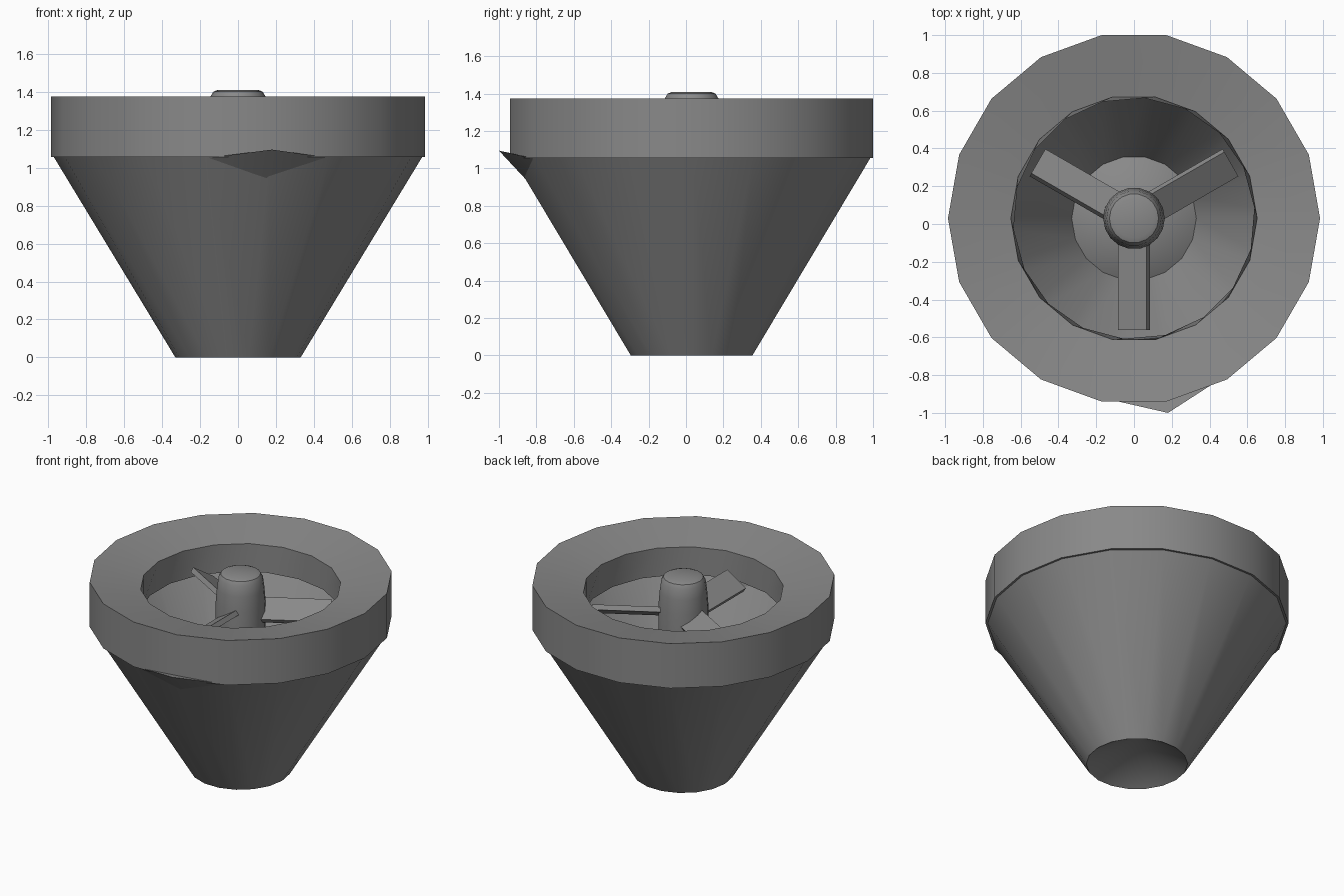
import bpy, bmesh, math
from mathutils import Matrix, Vector

if "Cube" in bpy.data.objects:
    bpy.data.objects.remove(bpy.data.objects["Cube"])

SIDES = 18
CY = 0.03  # centre of the body in y (the front snag reaches y = -1)

grey = bpy.data.materials.new("mid_grey")
grey.diffuse_color = (0.25, 0.25, 0.25, 1)
grey.use_nodes = True
grey.node_tree.nodes["Principled BSDF"].inputs["Base Color"].default_value = grey.diffuse_color


def finish(name, bm):
    bmesh.ops.recalc_face_normals(bm, faces=bm.faces)
    mesh = bpy.data.meshes.new(name)
    bm.to_mesh(mesh)
    bm.free()
    mesh.materials.append(grey)
    ob = bpy.data.objects.new(name, mesh)
    bpy.context.collection.objects.link(ob)
    bpy.ops.object.select_all(action='DESELECT')
    ob.select_set(True)
    bpy.context.view_layer.objects.active = ob
    bpy.ops.object.shade_smooth_by_angle(angle=math.radians(25))
    return ob


def revolve(name, profile, closed=False):
    """Profile rows: (radius, z, twist in degrees). Radius 0 makes a pole."""
    bm = bmesh.new()
    rings = []
    for r, z, twist in profile:
        if r == 0:
            rings.append([bm.verts.new((0, CY, z))] * SIDES)
            continue
        angles = [math.radians(twist) + math.tau * i / SIDES for i in range(SIDES)]
        rings.append([bm.verts.new((r * math.cos(a), CY + r * math.sin(a), z)) for a in angles])
    pairs = list(zip(rings, rings[1:])) + ([(rings[-1], rings[0])] if closed else [])
    for a, b in pairs:
        for i in range(SIDES):
            j = (i + 1) % SIDES
            quad = list(dict.fromkeys((a[i], a[j], b[j], b[i])))
            bm.faces.new(quad)
    return finish(name, bm)


# thick rim with a top that slopes inward
revolve("rim_ring", [(0.985, 1.055, 0), (0.985, 1.375, 0), (0.652, 1.31, 0),
                     (0.652, 1.11, 10)], closed=True)

# open funnel body with a conical recess in its base
revolve("cone_body", [(0.97, 1.055, 0), (0.33, 0, 0), (0, 0.19, 0)])

# rounded hub
revolve("hub", [(0, 1.41, 0), (0.105, 1.41, 0), (0.13, 1.4, 0), (0.145, 1.375, 0),
                (0.155, 1.3, 0), (0.163, 1.2, 0), (0.163, 0.98, 0), (0, 0.98, 0)])

# three pitched blades
for n, deg in enumerate((-90, 30, 150)):
    bm = bmesh.new()
    bmesh.ops.create_cube(bm, size=1)
    bmesh.ops.scale(bm, vec=(0.46, 0.175, 0.035), verts=bm.verts)
    place = (Matrix.Translation((0, CY, 1.145)) @ Matrix.Rotation(math.radians(deg), 4, 'Z')
             @ Matrix.Translation((0.36, 0, 0)) @ Matrix.Rotation(math.radians(32), 4, 'X'))
    bmesh.ops.transform(bm, matrix=place, verts=bm.verts)
    finish(f"blade_{n + 1}", bm)

# small bent snag under the front of the rim
bm = bmesh.new()
tip, left, right, low, back = [bm.verts.new(p) for p in (
    (0.18, -1.0, 1.095), (-0.17, -0.92, 1.05), (0.49, -0.80, 1.05),
    (0.15, -0.86, 0.945), (0.16, -0.88, 1.07))]
for f in ((tip, left, low), (tip, low, right), (tip, back, left), (tip, right, back),
          (left, back, low), (right, low, back)):
    bm.faces.new(f)
finish("front_snag", bm)
